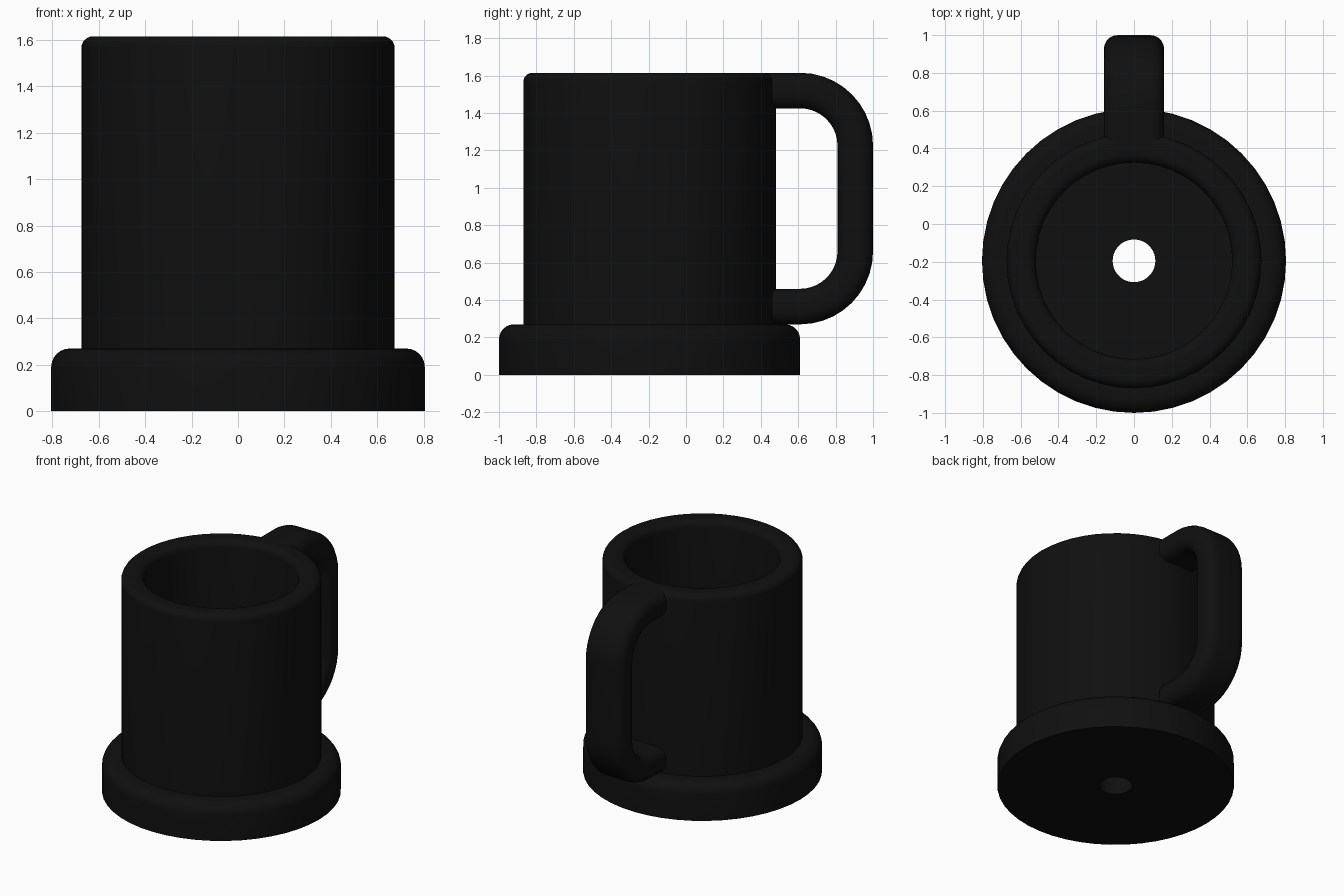
import bpy, bmesh, math
from math import sin, cos, pi

if "Cube" in bpy.data.objects:
    bpy.data.objects.remove(bpy.data.objects["Cube"])

CY = -0.195          # cup axis in y
SEG = 48
FLOOR = 0.16         # inner floor height

black = bpy.data.materials.new("soft black")
black.diffuse_color = (0.005, 0.005, 0.005, 1)
black.use_nodes = True
black.node_tree.nodes["Principled BSDF"].inputs["Base Color"].default_value = black.diffuse_color


def arc(cx, cy, r, a0, a1, n=6):
    """Points along an arc, angles in degrees."""
    angles = [math.radians(a0 + (a1 - a0) * i / n) for i in range(n + 1)]
    return [(cx + r * cos(a), cy + r * sin(a)) for a in angles]


def skin(name, rings, close_rows=False, caps=False):
    """Mesh from rows of closed rings of points."""
    bm = bmesh.new()
    rows = [[bm.verts.new(p) for p in ring] for ring in rings]
    pairs = list(zip(rows, rows[1:]))
    if close_rows:
        pairs.append((rows[-1], rows[0]))
    for a, b in pairs:
        n = len(a)
        for i in range(n):
            j = (i + 1) % n
            bm.faces.new((a[i], a[j], b[j], b[i]))
    if caps:
        bm.faces.new(rows[0][::-1])
        bm.faces.new(rows[-1])
        bmesh.ops.recalc_face_normals(bm, faces=bm.faces)
    me = bpy.data.meshes.new(name)
    bm.to_mesh(me)
    bm.free()
    me.materials.append(black)
    ob = bpy.data.objects.new(name, me)
    bpy.context.collection.objects.link(ob)
    bpy.ops.object.select_all(action='DESELECT')
    ob.select_set(True)
    bpy.context.view_layer.objects.active = ob
    bpy.ops.object.shade_smooth_by_angle(angle=math.radians(35))
    return ob


def lathe(name, profile):
    angles = [2 * pi * i / SEG for i in range(SEG)]
    return skin(name, [[(r * cos(a), CY + r * sin(a), z) for a in angles]
                       for r, z in profile])


# Wide foot with a rounded upper edge, open in the middle for the hole
lathe("base", [(0.113, 0), (0.805, 0)] + arc(0.725, 0.19, 0.08, 0, 90)
      + [(0.675, 0.27)])

# Cup wall, rounded rim, inside wall, floor and drain hole
lathe("cup_body", [(0.675, 0.27)] + arc(0.625, 1.565, 0.05, 0, 90)
      + arc(0.57, 1.565, 0.05, 90, 180)
      + [(0.52, FLOOR), (0.113, FLOOR), (0.113, 0)])

# Handle: rounded rectangle swept along a C-shaped path
HW, HT, R = 0.16, 0.095, 0.075
section = []
for sx, sy, a in ((1, 1, 0), (-1, 1, 90), (-1, -1, 180), (1, -1, 270)):
    section += arc(sx * (HW - R), sy * (HT - R), R, a, a + 90, 5)

MID = 0.295          # bend radius along the centre line
path = [(0.42, 1.52, 90)]
for cz, a0 in ((1.225, 90), (0.66, 0)):
    for i in range(11):
        a = a0 - 9 * i
        t = math.radians(a)
        path.append((0.61 + MID * cos(t), cz + MID * sin(t), a))
path.append((0.42, 0.365, -90))

rings = []
for y, z, a in path:
    t = math.radians(a)
    rings.append([(u, y + v * cos(t), z + v * sin(t)) for u, v in section])
skin("handle", rings, caps=True)
